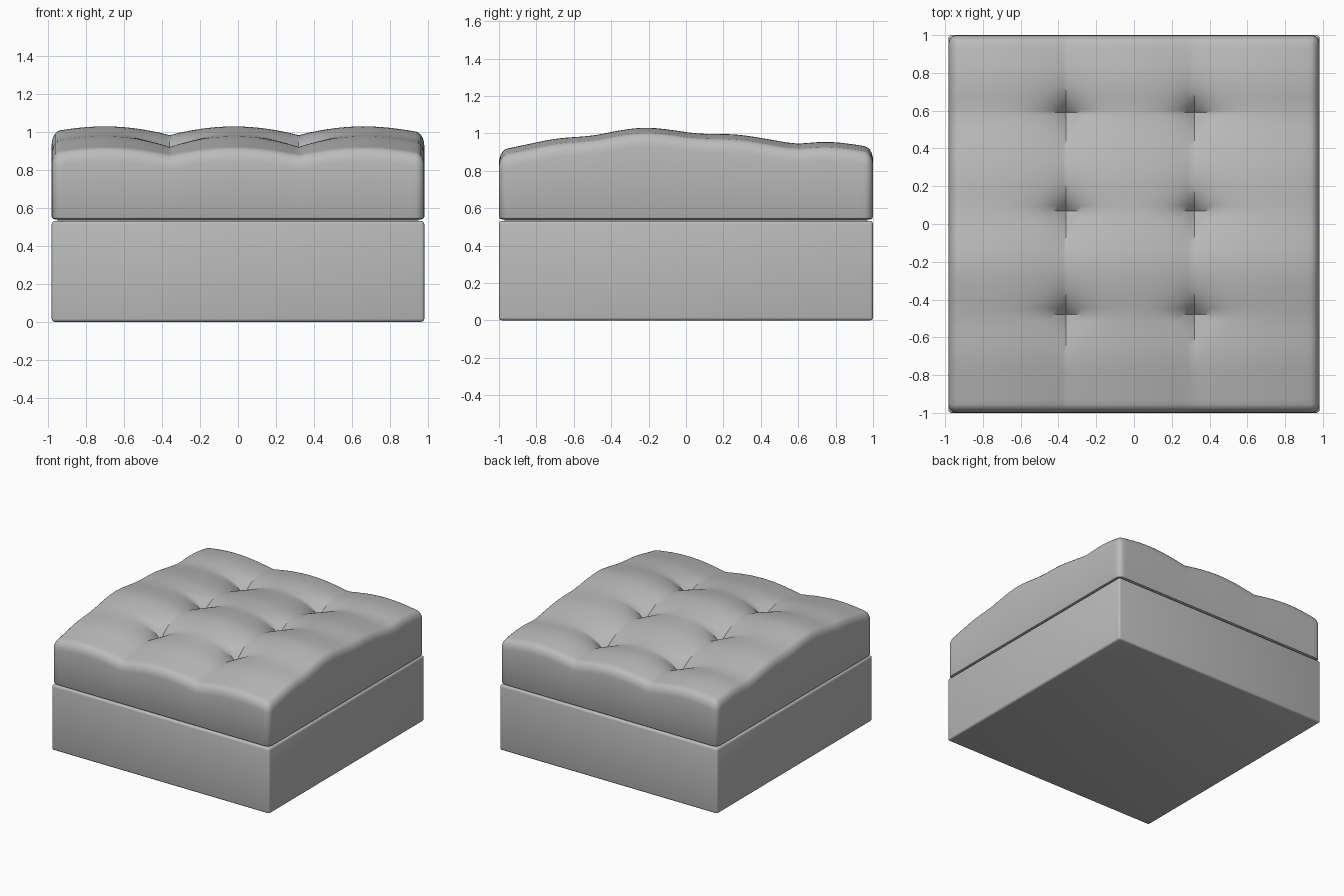
import bpy
import bmesh
import math

default = bpy.data.objects.get("Cube")
if default:
    bpy.data.objects.remove(default)

fabric = bpy.data.materials.new("grey_fabric")
fabric.use_nodes = True
GREY = (0.5, 0.5, 0.5, 1)
fabric.diffuse_color = GREY
fabric.node_tree.nodes["Principled BSDF"].inputs["Base Color"].default_value = GREY

HALF_X, HALF_Y, ROUND = 0.982, 1.0, 0.045
SEAM = 0.54
BUTTONS = [(x, y) for x in (-0.36, 0.32) for y in (-0.48, 0.07, 0.59)]
# Height of the cushion crown from front to back
CROWN = [(-1.1, 0.89), (-0.95, 0.92), (-0.7, 0.973), (-0.5, 0.988), (-0.35, 1.018),
         (-0.22, 1.034), (-0.08, 1.02), (0.05, 1.0), (0.28, 0.995), (0.45, 0.968),
         (0.58, 0.944), (0.75, 0.957), (0.88, 0.945), (1.1, 0.905)]


def crown_at(y):
    for (y0, z0), (y1, z1) in zip(CROWN, CROWN[1:]):
        if y <= y1:
            return z0 + (z1 - z0) * (y - y0) / (y1 - y0)
    return CROWN[-1][1]


def cushion_height(x, y):
    z = sum(crown_at(y + s) for s in (-0.05, 0, 0.05)) / 3
    # soft channels running through the button columns
    z -= 0.038 * (1 - abs(math.cos(math.pi * (x + 0.02) / 0.68)))
    # pinched button hollows, steeper at the back
    for bx, by in BUTTONS:
        dx, dy = abs(x - bx) / 0.085, (y - by) / 0.075
        dy = dy if dy > 0 else -dy * 0.75
        z -= 0.1 * math.exp(-(dx + dy))
    return z


def finish(name, bm):
    bmesh.ops.recalc_face_normals(bm, faces=bm.faces)
    mesh = bpy.data.meshes.new(name)
    bm.to_mesh(mesh)
    bm.free()
    mesh.materials.append(fabric)
    obj = bpy.data.objects.new(name, mesh)
    bpy.context.collection.objects.link(obj)
    bpy.ops.object.select_all(action="DESELECT")
    obj.select_set(True)
    bpy.context.view_layer.objects.active = obj
    bpy.ops.object.shade_smooth_by_angle(angle=math.radians(40))
    return obj


def box(name, half_x, half_y, z0, z1, bevel):
    bm = bmesh.new()
    bmesh.ops.create_cube(bm, size=2)
    for v in bm.verts:
        v.co = (v.co.x * half_x, v.co.y * half_y, z1 if v.co.z > 0 else z0)
    if bevel:
        bmesh.ops.bevel(bm, geom=bm.edges[:], offset=bevel, segments=3,
                        profile=0.5, affect="EDGES")
    return finish(name, bm)


def grid_lines(half, creases):
    """Even lines, tight lines in the rounded rim, and a line on each crease."""
    inner = half - ROUND
    lines = [-inner + 2 * inner * i / 60 for i in range(61)]
    lines = [t for t in lines if all(abs(t - c) > 0.012 for c in creases)]
    rim = [inner + ROUND * math.sin(math.pi / 2 * k / 5) for k in range(1, 6)]
    return sorted(lines + list(creases) + rim + [-t for t in rim])


def build_cushion():
    bm = bmesh.new()
    xs = grid_lines(HALF_X, {b[0] for b in BUTTONS})
    ys = grid_lines(HALF_Y, {b[1] for b in BUTTONS})
    rows = []
    for y in ys:
        row = []
        for x in xs:
            ox = max(abs(x) - HALF_X + ROUND, 0)
            oy = max(abs(y) - HALF_Y + ROUND, 0)
            reach = max(ox, oy)
            px, py = x, y
            # pull the square corner onto an arc
            if ox and oy:
                k = reach / math.hypot(ox, oy)
                px = math.copysign(HALF_X - ROUND + ox * k, x)
                py = math.copysign(HALF_Y - ROUND + oy * k, y)
            roll = 1 - math.sqrt(max(0, 1 - (reach / ROUND) ** 2))
            row.append(bm.verts.new((px, py, cushion_height(px, py) - 0.065 * roll)))
        rows.append(row)
    for a, b in zip(rows, rows[1:]):
        for i in range(len(xs) - 1):
            bm.faces.new((a[i], a[i + 1], b[i + 1], b[i]))
    # side walls with a small turned-under hem
    edges = [e for e in bm.edges if e.is_boundary]
    for z, shrink in ((SEAM + 0.012, 1), (SEAM + 0.004, 0.996), (SEAM, 0.988)):
        geom = bmesh.ops.extrude_edge_only(bm, edges=edges)["geom"]
        for v in (g for g in geom if isinstance(g, bmesh.types.BMVert)):
            v.co = (v.co.x * shrink, v.co.y * shrink, z)
        edges = [g for g in geom if isinstance(g, bmesh.types.BMEdge) and g.is_boundary]
    bmesh.ops.contextual_create(bm, geom=edges)
    return finish("tufted_cushion", bm)


box("base_block", HALF_X, HALF_Y, 0, 0.532, 0.016)
box("seam_core", HALF_X - 0.03, HALF_Y - 0.03, 0.5, SEAM + 0.03, 0)
build_cushion()
